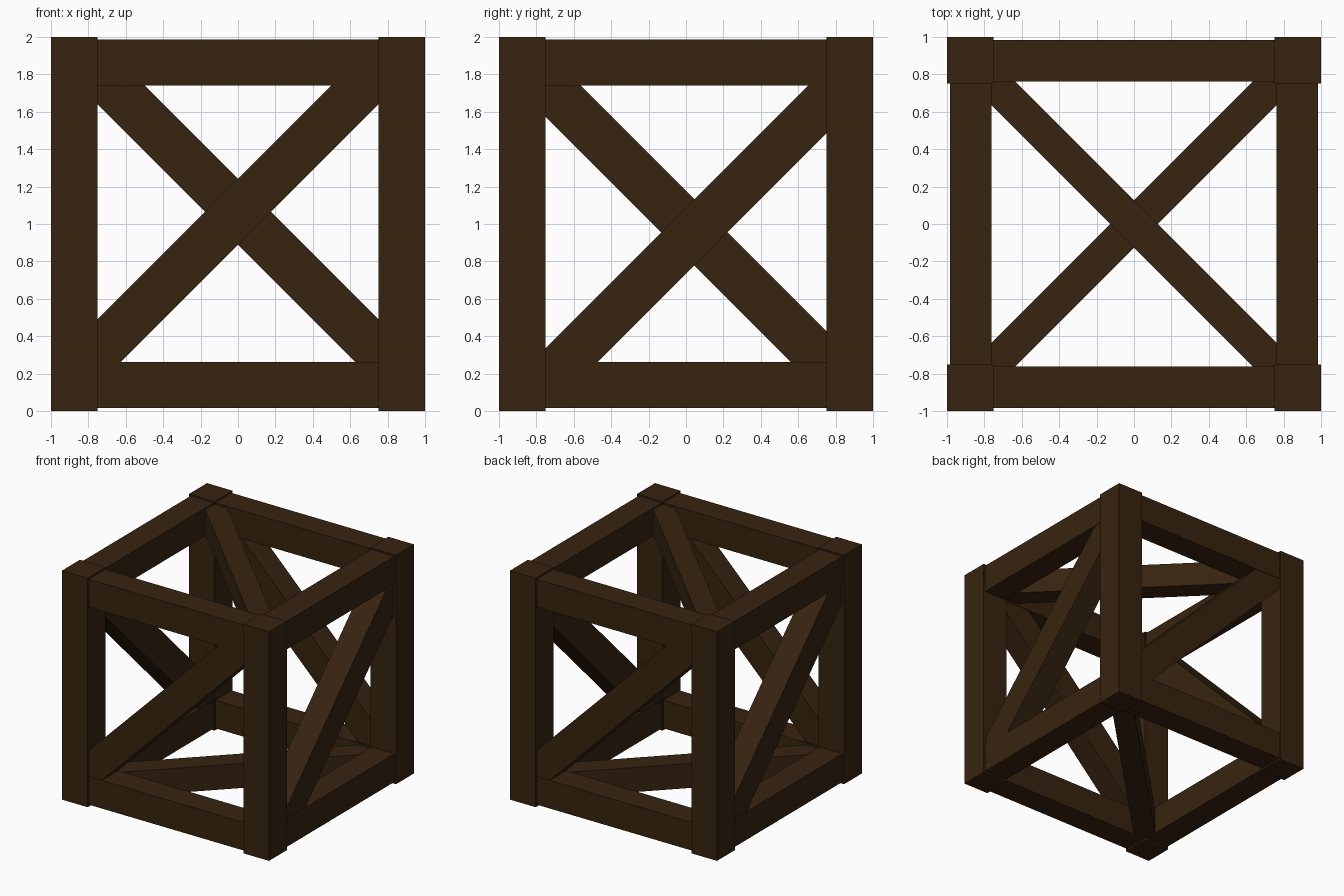
import bpy
from mathutils import Vector, Matrix

if "Cube" in bpy.data.objects:
    bpy.data.objects.remove(bpy.data.objects["Cube"])

wood = bpy.data.materials.new("dark_brown_wood")
wood.diffuse_color = (0.038, 0.0172, 0.005, 1)
wood.use_nodes = True
wood.node_tree.nodes["Principled BSDF"].inputs["Base Color"].default_value = wood.diffuse_color


def beam(name, start, end, width, depth, normal):
    """Box beam from start to end; depth is measured along normal, width across it."""
    a, b, n = Vector(start), Vector(end), Vector(normal)
    along = (b - a).normalized()
    side = n.cross(along)
    rot = Matrix((along, side, n)).transposed().to_4x4()
    bpy.ops.mesh.primitive_cube_add(size=1)
    ob = bpy.context.object
    ob.name = name
    ob.data.transform(Matrix.Translation((a + b) / 2) @ rot
                      @ Matrix.Diagonal(((b - a).length, width, depth, 1)))
    ob.data.materials.append(wood)


X, Y, Z = (1, 0, 0), (0, 1, 0), (0, 0, 1)
C = 0.873  # centre line of the outer frame

# Corner posts, slightly proud of the rails
for sx in (-1, 1):
    for sy in (-1, 1):
        beam("corner_post", (sx * 0.876, sy * 0.876, 0), (sx * 0.876, sy * 0.876, 2),
             0.248, 0.248, X)

# Horizontal rails around the bottom and the top
for level, z in (("bottom", 0.139), ("top", 1.864)):
    for s in (-1, 1):
        beam(level + "_rail_x", (-0.8, s * C, z), (0.8, s * C, z), 0.245, 0.224, Y)
        beam(level + "_rail_y", (s * C, -0.8, z), (s * C, 0.8, z), 0.245, 0.224, X)

# One diagonal brace on each side
beam("front_brace", (-0.85, -C, 0.215), (0.80, -C, 1.865), 0.25, 0.215, Y)
beam("back_brace", (0.85, C, 0.215), (-0.80, C, 1.865), 0.25, 0.215, Y)
beam("right_brace", (C, -0.77, 0.14), (C, 0.85, 1.76), 0.25, 0.215, X)
beam("left_brace", (-C, 0.82, 0.18), (-C, -0.82, 1.82), 0.25, 0.215, X)

# Narrower diagonal braces across the floor and the lid
beam("bottom_brace", (-0.82, -0.82, 0.135), (0.82, 0.82, 0.135), 0.18, 0.215, Z)
beam("top_brace", (-0.82, 0.82, 1.864), (0.82, -0.82, 1.864), 0.18, 0.215, Z)
